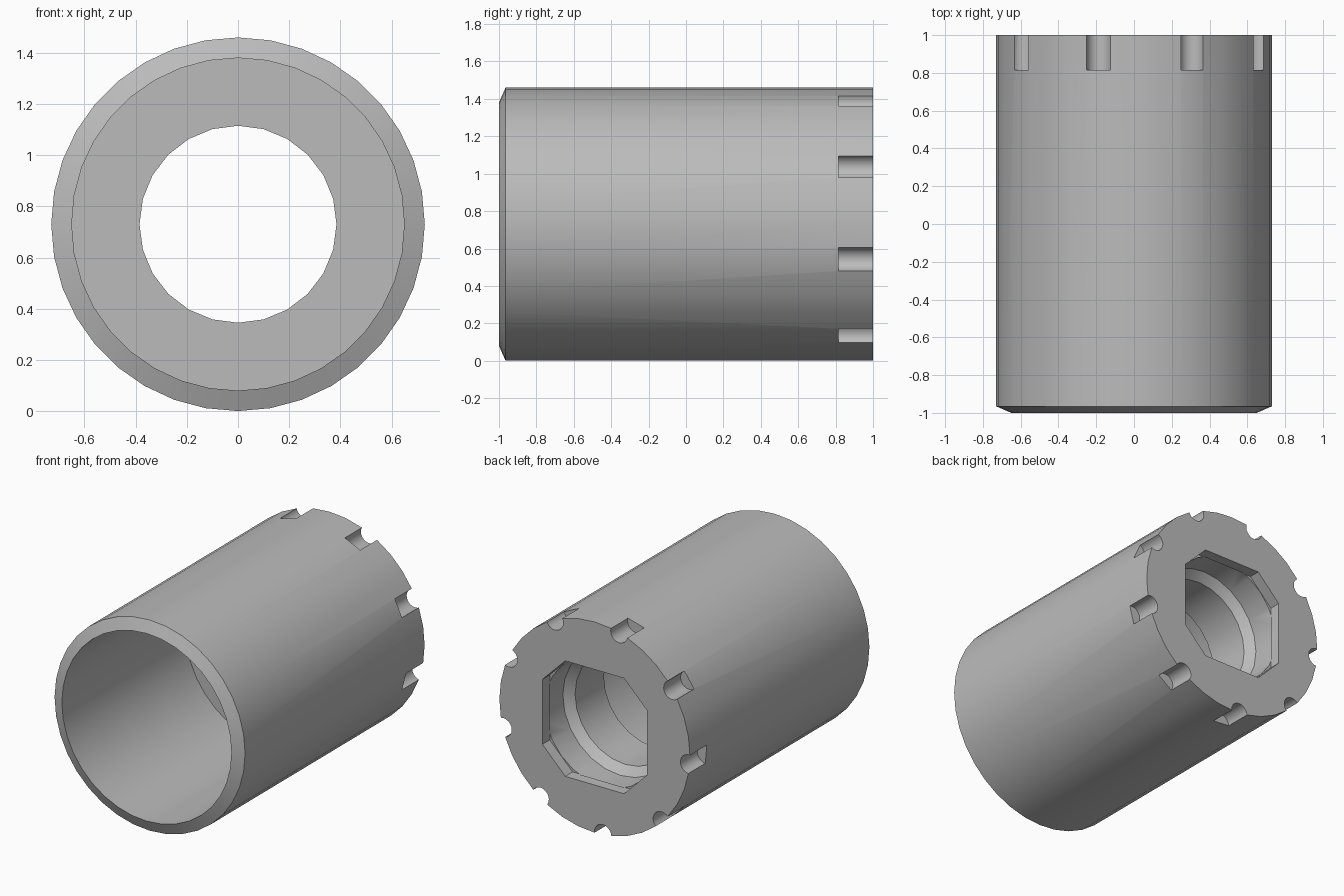
import bpy, bmesh, math

old = bpy.data.objects.get("Cube")
if old:
    bpy.data.objects.remove(old, do_unlink=True)

AXIS_Z = 0.73
OUTER_R = 0.73

# Single grey finish
grey = bpy.data.materials.new("plain_grey")
grey.use_nodes = True
colour = (0.5, 0.5, 0.5, 1)
grey.diffuse_color = colour
grey.node_tree.nodes["Principled BSDF"].inputs["Base Color"].default_value = colour


def circle(radius, sides, cx=0, cz=0):
    """Ring of x, z points with one vertex straight up."""
    angles = [math.pi / 2 + math.tau * i / sides for i in range(sides)]
    return [(cx + radius * math.cos(a), cz + radius * math.sin(a)) for a in angles]


def loft(bm, sections):
    """Closed solid through (y, ring) sections along the barrel axis."""
    rings = [[bm.verts.new((x, y, z + AXIS_Z)) for x, z in pts] for y, pts in sections]
    n = len(rings[0])
    for a, b in zip(rings, rings[1:]):
        for i in range(n):
            j = (i + 1) % n
            bm.faces.new((a[i], a[j], b[j], b[i]))
    bm.faces.new(rings[0])
    bm.faces.new(rings[-1][::-1])


def make_object(name, solids):
    bm = bmesh.new()
    for sections in solids:
        loft(bm, sections)
    bmesh.ops.recalc_face_normals(bm, faces=bm.faces[:])
    mesh = bpy.data.meshes.new(name)
    bm.to_mesh(mesh)
    bm.free()
    mesh.materials.append(grey)
    obj = bpy.data.objects.new(name, mesh)
    bpy.context.collection.objects.link(obj)
    return obj


def cut(target, cutter):
    """Subtract the cutter, then discard it."""
    cutter.hide_render = True
    mod = target.modifiers.new("cut", "BOOLEAN")
    mod.operation = "DIFFERENCE"
    mod.solver = "EXACT"
    mod.object = cutter
    bpy.context.view_layer.objects.active = target
    bpy.ops.object.modifier_apply(modifier=mod.name)
    bpy.data.objects.remove(cutter, do_unlink=True)


# Sleeve: outer wall, front bevel and wide front bore
profile = [(1, OUTER_R), (-0.965, OUTER_R), (-1, 0.65), (0.35, 0.65)]
sleeve = make_object("sleeve", [[(y, circle(r, 36)) for y, r in profile]])

# Narrow through hole with a bevelled counterbore
neck = [(0.3, 0.385), (0.665, 0.385), (0.72, 0.44), (0.925, 0.44)]
cut(sleeve, make_object("neck_cutter", [[(y, circle(r, 24)) for y, r in neck]]))

# Square socket with cut corners in the back face
h, f = 0.4, 0.225
socket = [(h, -f), (h, f), (f, h), (-f, h), (-h, f), (-h, -f), (-f, -h), (f, -h)]
cut(sleeve, make_object("socket_cutter", [[(0.92, socket), (1.1, socket)]]))

# Nine rounded notches around the back rim
notches = []
for k in range(9):
    a = math.radians(25 + 40 * k)
    ring = circle(0.065, 20, 0.725 * math.cos(a), 0.725 * math.sin(a))
    notches.append([(0.815, ring), (1.1, ring)])
cut(sleeve, make_object("notch_cutter", notches))

# Smooth curved walls, crisp edges
bpy.ops.object.select_all(action="DESELECT")
sleeve.select_set(True)
bpy.context.view_layer.objects.active = sleeve
bpy.ops.object.shade_smooth_by_angle(angle=math.radians(30))
